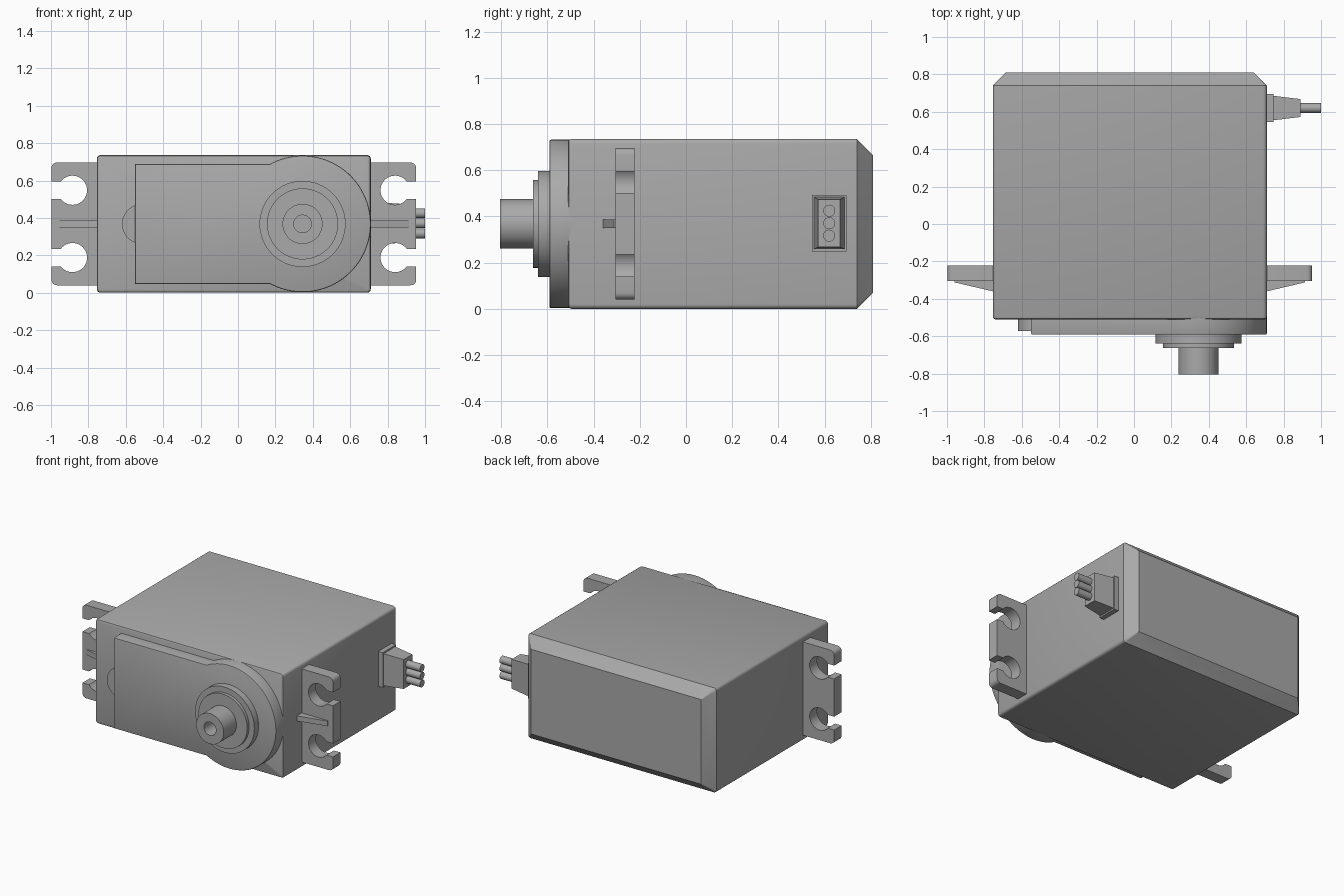
import bpy, bmesh, math
from mathutils import Vector

if "Cube" in bpy.data.objects:
    bpy.data.objects.remove(bpy.data.objects["Cube"])

ZC = 0.368          # height of the centre line
SHAFT_X = 0.345     # output shaft position

grey = bpy.data.materials.new("mid grey")
grey.diffuse_color = (0.40, 0.40, 0.40, 1)
grey.use_nodes = True
grey.node_tree.nodes["Principled BSDF"].inputs["Base Color"].default_value = grey.diffuse_color


def finish(name, bm, bevel=0.0, bevel_y=None):
    """Turn a bmesh into a shaded object; optionally round the rim lying at y = bevel_y."""
    bmesh.ops.recalc_face_normals(bm, faces=bm.faces)
    if bevel:
        rim = [e for e in bm.edges if all(abs(v.co.y - bevel_y) < 1e-5 for v in e.verts)]
        bmesh.ops.bevel(bm, geom=rim, offset=bevel, segments=2, profile=0.5, affect='EDGES')
    mesh = bpy.data.meshes.new(name)
    bm.to_mesh(mesh)
    bm.free()
    mesh.materials.append(grey)
    ob = bpy.data.objects.new(name, mesh)
    bpy.context.collection.objects.link(ob)
    bpy.ops.object.select_all(action='DESELECT')
    ob.select_set(True)
    bpy.context.view_layer.objects.active = ob
    bpy.ops.object.shade_smooth_by_angle(angle=math.radians(32))
    return ob


def loft(name, rings, **kw):
    """Skin a list of equal-length point rings and cap both ends."""
    bm = bmesh.new()
    loops = [[bm.verts.new(p) for p in ring] for ring in rings]
    n = len(loops[0])
    for a, b in zip(loops, loops[1:]):
        for i in range(n):
            j = (i + 1) % n
            bm.faces.new((a[i], a[j], b[j], b[i]))
    bm.faces.new(loops[0])
    bm.faces.new(loops[-1])
    return finish(name, bm, **kw)


def prism(name, outline, y0, y1, **kw):
    """Extrude an (x, z) outline from y0 to y1."""
    return loft(name, [[(x, y, z) for x, z in outline] for y in (y0, y1)], **kw)


def arc(cx, cz, r, a0, a1, n):
    return [(cx + r * math.cos(math.radians(a0 + (a1 - a0) * i / n)),
             cz + r * math.sin(math.radians(a0 + (a1 - a0) * i / n))) for i in range(n + 1)]


def rounded_rect(x0, x1, z0, z1, r, y):
    pts = []
    for cx, cz, a in ((x1 - r, z1 - r, 0), (x0 + r, z1 - r, 90),
                      (x0 + r, z0 + r, 180), (x1 - r, z0 + r, 270)):
        pts += arc(cx, cz, r, a, a + 90, 4)
    return [(x, y, z) for x, z in pts]


# Case: rounded front rim, chamfered back
case = []
for y, inset, r in ((-0.51, 0.012, 0.012), (-0.506, 0.004, 0.018), (-0.495, 0, 0.02),
                    (0.74, 0, 0.02), (0.81, 0.07, 0.002)):
    case.append(rounded_rect(-0.755 + inset, 0.71 - inset, inset, 0.736 - inset, r, y))
loft("case", case)

# Raised gear cover: straight-sided plate ending in a large round
R, H = 0.365, 0.32
a = math.degrees(math.asin(H / R))
cover = [(-0.55, ZC + H), (-0.55, ZC - H)] + arc(SHAFT_X, ZC, R, a - 180, 180 - a, 64)
prism("gear_cover", cover, -0.592, -0.495, bevel=0.008, bevel_y=-0.592)

# Small half-round tab beside the cover
prism("cover_tab", arc(-0.513, ZC, 0.107, 105, 255, 24), -0.572, -0.50)

# Stepped bearing rings
for name, r, front in (("bearing_ring_outer", 0.23, -0.64), ("bearing_ring_inner", 0.19, -0.662)):
    prism(name, arc(SHAFT_X, ZC, r, 0, 360, 64)[:-1], front, -0.58)

# Output shaft with a bored centre
bore = [(0.107, -0.64), (0.107, -0.805), (0.047, -0.805), (0.047, -0.67)]
loft("output_shaft", [[(SHAFT_X + r * math.cos(t * math.tau / 48), y,
                        ZC + r * math.sin(t * math.tau / 48)) for t in range(48)] for r, y in bore])

# Mounting ears with two open screw slots, and a tapered rib on each
for side, sign, x0 in (("right", 1, 0.71), ("left", -1, -0.755)):
    half, width, c, r, slot = 0.328, 0.243, 0.13, 0.078, 0.047
    open_a = math.degrees(math.asin(slot / r))
    ear = [(-0.02, -half)] + arc(width - 0.03, -half + 0.03, 0.03, -90, 0, 5)
    for cz in (-0.18, 0.18):
        ear += [(width, cz - slot)] + arc(c, cz, r, -open_a, open_a - 360, 32) + [(width, cz + slot)]
    ear += arc(width - 0.03, half - 0.03, 0.03, 0, 90, 5) + [(-0.02, half)]
    prism(side + "_mounting_ear", [(x0 + sign * u, ZC + v) for u, v in ear], -0.305, -0.222)
    rib = [(-0.02, -0.364), (0, -0.36), (0.205, -0.312), (0.205, -0.29), (-0.02, -0.29)]
    loft(side + "_ear_rib", [[(x0 + sign * u, y, ZC + z) for u, y in rib] for z in (-0.018, 0.018)])


def yz_rect(x, hy, hz):
    return [(x, 0.62 + sy * hy, ZC + 0.003 + sz * hz)
            for sy, sz in ((-1, -1), (1, -1), (1, 1), (-1, 1))]


# Cable outlet: flange, tapered sleeve and three wires
loft("cable_flange", [yz_rect(0.69, 0.074, 0.123), yz_rect(0.745, 0.074, 0.123)])
loft("cable_sleeve", [yz_rect(0.74, 0.066, 0.113), yz_rect(0.89, 0.048, 0.103)])
for i in (-1, 0, 1):
    ring = arc(0.62, ZC + 0.003 + i * 0.054, 0.026, 0, 360, 20)[:-1]
    loft("cable_wire", [[(x, y, z) for y, z in ring] for x in (0.87, 1.0)])
